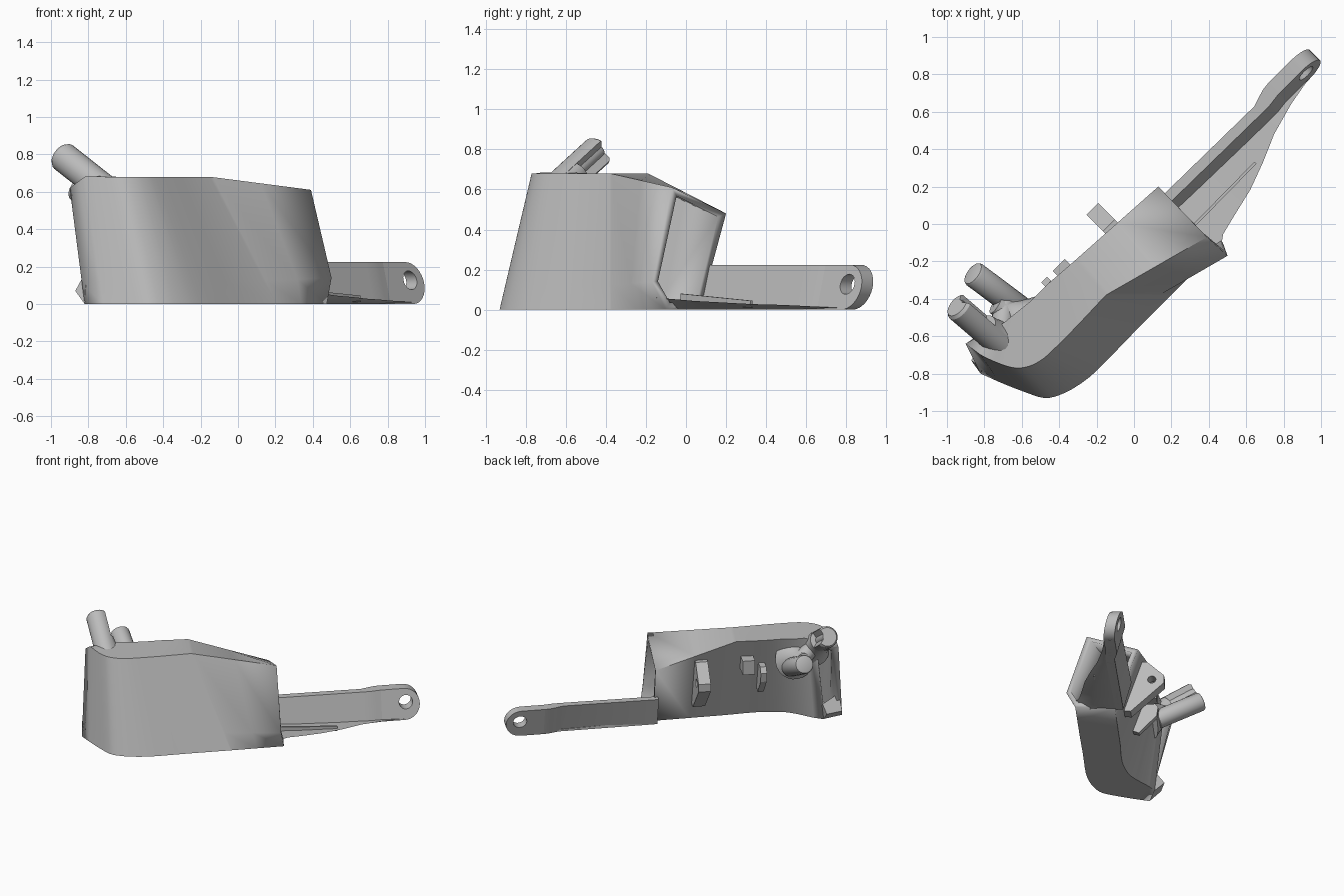
import bpy, bmesh, math
from mathutils import Vector, Matrix

old = bpy.data.objects.get("Cube")
if old:
    bpy.data.objects.remove(old, do_unlink=True)

grey = bpy.data.materials.new("plain_grey")
grey.use_nodes = True
grey.diffuse_color = (0.5, 0.5, 0.5, 1)
grey.node_tree.nodes["Principled BSDF"].inputs["Base Color"].default_value = (0.5, 0.5, 0.5, 1)
R = math.sqrt(0.5)


def P(u, v, z):
    """Point from across-duct u, along-duct v and height z."""
    return Vector(((v - u) * R, (v + u) * R, z))


def finish(name, bm):
    bmesh.ops.recalc_face_normals(bm, faces=bm.faces)
    mesh = bpy.data.meshes.new(name)
    bm.to_mesh(mesh)
    bm.free()
    ob = bpy.data.objects.new(name, mesh)
    bpy.context.collection.objects.link(ob)
    mesh.materials.append(grey)
    bpy.ops.object.select_all(action='DESELECT')
    ob.select_set(True)
    bpy.context.view_layer.objects.active = ob
    bpy.ops.object.shade_smooth_by_angle(angle=math.radians(30))
    return ob


def loft(name, sections, caps=True):
    bm = bmesh.new()
    rings = [[bm.verts.new(p) for p in s] for s in sections]
    n = len(rings[0])
    for a, b in zip(rings, rings[1:]):
        for i in range(n):
            j = (i + 1) % n
            bm.faces.new((a[i], a[j], b[j], b[i]))
    if caps:
        bm.faces.new(rings[0])
        bm.faces.new(rings[-1])
    return finish(name, bm)


def pierced(name, outline, centre, radius, near, far, sides=24):
    """Plate with a round hole; near and far place a flat point on each side."""
    ring = [(centre[0] + radius * math.cos(math.tau * i / sides),
             centre[1] + radius * math.sin(math.tau * i / sides)) for i in range(sides)]
    bm = bmesh.new()
    edges, loops = [], []
    for pts in (outline, ring):
        vs = [bm.verts.new((a, b, 0)) for a, b in pts]
        loops.append(vs)
        edges += [bm.edges.new((vs[i - 1], vs[i])) for i in range(len(vs))]
    bmesh.ops.triangle_fill(bm, use_beauty=True, use_dissolve=False, edges=edges, normal=(0, 0, 1))
    front = list(bm.faces)
    twin = {v: bm.verts.new(far(v.co.x, v.co.y)) for v in list(bm.verts)}
    for f in front:
        bm.faces.new([twin[v] for v in reversed(f.verts)])
    for vs in loops:
        for i in range(len(vs)):
            bm.faces.new((vs[i - 1], vs[i], twin[vs[i]], twin[vs[i - 1]]))
    for v in twin:
        v.co = near(v.co.x, v.co.y)
    return finish(name, bm)


def rod(name, a, b, r):
    a, b = Vector(a), Vector(b)
    bm = bmesh.new()
    bmesh.ops.create_cone(bm, cap_ends=True, segments=20, radius1=r, radius2=r, depth=(b - a).length)
    rims = [e for e in bm.edges if abs(e.verts[0].co.z - e.verts[1].co.z) < 1e-5]
    bmesh.ops.bevel(bm, geom=rims, offset=r * 0.25, segments=2, affect='EDGES', profile=0.5)
    turn = (b - a).to_track_quat('Z', 'Y').to_matrix().to_4x4()
    bm.transform(Matrix.Translation((a + b) / 2) @ turn)
    return finish(name, bm)


def flared(name, a, b, radii, facing, notch=1.0):
    """Round bar with given radii along it; the side facing a direction can be notched."""
    a, b = Vector(a), Vector(b)
    d = (b - a).normalized()
    side = Vector(facing)
    side = (side - d * side.dot(d)).normalized()
    up = d.cross(side)
    rings = []
    for f, r in radii:
        ring = []
        for i in range(24):
            k = r * (notch if min(i, 24 - i) < 3 else 1)
            t = math.tau * i / 24
            ring.append(a.lerp(b, f) + side * k * math.cos(t) + up * k * math.sin(t))
        rings.append(ring)
    return loft(name, rings)


def between(s, t, f):
    return [p.lerp(q, f) for p, q in zip(s, t)]


# Curved hollow duct: outer top, inner top, inner foot, outer foot
H = 0.68
ribs = [
    [(-.15, -.38, H), (-.31, -.19, H), (-.13, -.31, 0), (.2, -.38, 0)],
    [(-.3, -.54, H), (-.39, -.26, H), (-.22, -.41, 0), (-.01, -.59, 0)],
    [(-.44, -.68, H), (-.46, -.32, H), (-.31, -.5, 0), (-.2, -.785, 0)],
    [(-.5, -.73, H), (-.51, -.37, H), (-.39, -.56, 0), (-.31, -.87, 0)],
    [(-.56, -.76, H), (-.55, -.41, H), (-.46, -.6, 0), (-.4, -.915, 0)],
    [(-.63, -.77, H), (-.6, -.45, H), (-.53, -.62, 0), (-.48, -.93, 0)],
    [(-.71, -.75, H), (-.65, -.49, H), (-.6, -.63, 0), (-.58, -.9, 0)],
    [(-.82, -.7, H), (-.7, -.53, H), (-.68, -.64, 0), (-.72, -.845, 0)],
    [(-.9, -.64, .62), (-.76, -.56, .64), (-.75, -.66, 0), (-.82, -.8, 0)],
]
ribs = [[Vector(p) for p in s] for s in ribs]
for s in ribs:
    s.append(s[3].lerp(s[0], .18))
mouth = [Vector(p) for p in ((.39, -.07, .61), (.13, .2, .48), (.24, .07, 0), (.475, -.1, 0), (.5, -.17, .14))]
sections = [mouth, between(mouth, ribs[0], .5), between(mouth, ribs[0], .97), ribs[0]]
for i in range(1, len(ribs) - 2):
    # Rounded steps through the bend
    sections.append(ribs[i])
    for f in (1 / 3, 2 / 3):
        sections.append([(2 * q + (r - p) * f + (2 * p - 5 * q + 4 * r - s) * f ** 2
                          + (3 * q - p - 3 * r + s) * f ** 3) / 2
                         for p, q, r, s in zip(*ribs[i - 1:i + 3])])
sections += ribs[-2:]
duct = loft("duct", sections, caps=False)
shell = duct.modifiers.new("wall", 'SOLIDIFY')
shell.thickness, shell.offset, shell.use_even_offset = 0.035, -1, True

# Flared lip at the foot of the curved end
loft("end_lip", [
    [(-.82, -.8, 0), (-.87, -.73, .07), (-.81, -.77, .18), (-.77, -.78, .06)],
    [(-.75, -.67, 0), (-.81, -.62, .07), (-.76, -.64, .13), (-.71, -.66, .05)],
])

# Leaning mounting arm with a rounded, pierced tip
LEAN, RAD, TIP = 0.27, 0.112, 1.21


def arm_side(u):
    return lambda v, z: P(u - LEAN * (2 * RAD - z), v, z)


stations = [(.2, 0, -.055), (.9, -.01, -.065), (.96, .01, -.065), (1.0, .021, -.06), (1.04, .025, -.055)]
loft("mounting_arm", [[arm_side(left)(v, 0), arm_side(left)(v, 2 * RAD),
                       arm_side(right)(v, 2 * RAD), arm_side(right)(v, 0)] for v, left, right in stations])
tip = [(1.04, 2 * RAD), (1.04, 0)]
for k in range(17):
    a = math.pi * k / 16
    tip.append((TIP + RAD * math.sin(a), RAD - RAD * math.cos(a)))
pierced("arm_tip", tip, (TIP + .01, RAD + .015), .05, arm_side(.025), arm_side(-.055))

# Low tapering flange beside the arm, undercut below, with a thin rib
flange = [(.22, -.43, .075), (.3, -.375, .065), (.4, -.35, .055), (.57, -.31, .045),
          (.72, -.255, .035), (.87, -.19, .03), (1.05, -.14, .02), (1.22, -.11, .01)]
loft("arm_flange", [[P(-.06, v, 0), P(-.06, v, z * .5), P(u, v, z * .8), P(u * .72, v, 0)] for v, u, z in flange])
loft("flange_rib", [[P(u, v, .01), P(u, v, z), P(u - .015, v, z), P(u - .015, v, .01)]
                    for v, u, z in ((.2, -.225, .08), (.69, -.22, .045))])


# Pierced tab, block and gusset on the inner wall
def across(v):
    return lambda u, z: P(u, v, z)


def gusset(name, v, width, points):
    return loft(name, [[P(u, w, z) for u, z in points] for w in (v - width / 2, v + width / 2)])


pierced("pierced_tab", [(.035, .54), (.09, .54), (.215, .42), (.215, .36), (-.03, .13), (-.09, .14)],
        (.125, .39), .03, across(-.145), across(-.055))
gusset("upper_block", -.44, .09, [(.01, .43), (.04, .54), (.13, .54), (.13, .43)])
gusset("small_gusset", -.55, .045, [(.02, .47), (.1, .47), (.13, .43), (.12, .36), (-.01, .22), (-.06, .24)])

# Two-pronged clip above the curved end, with a grooved upper prong
flared("upper_prong", (-.66, -.68, .57), (-.945, -.435, .795),
       [(0, .08), (.96, .08), (1, .068)], (.5, .8, .2), notch=.5)
rod("lower_prong", (-.6, -.46, .45), (-.865, -.262, .62), .07)
rod("clip_bridge", (-.71, -.6, .6), (-.69, -.42, .52), .06)

# Smooth necks that blend the clip into the duct
neck = [(f / 6, .1 * (1 - f / 6) ** 2 + .055) for f in range(7)]
flared("lower_neck", (-.6, -.52, .5), (-.74, -.43, .55), neck, (0, 0, 1))
foot = [(f / 6, .05 * (1 - f / 6) ** 2 + .079) for f in range(7)]
flared("upper_neck", (-.66, -.65, .54), (-.8, -.56, .68), foot, (0, 0, 1))
